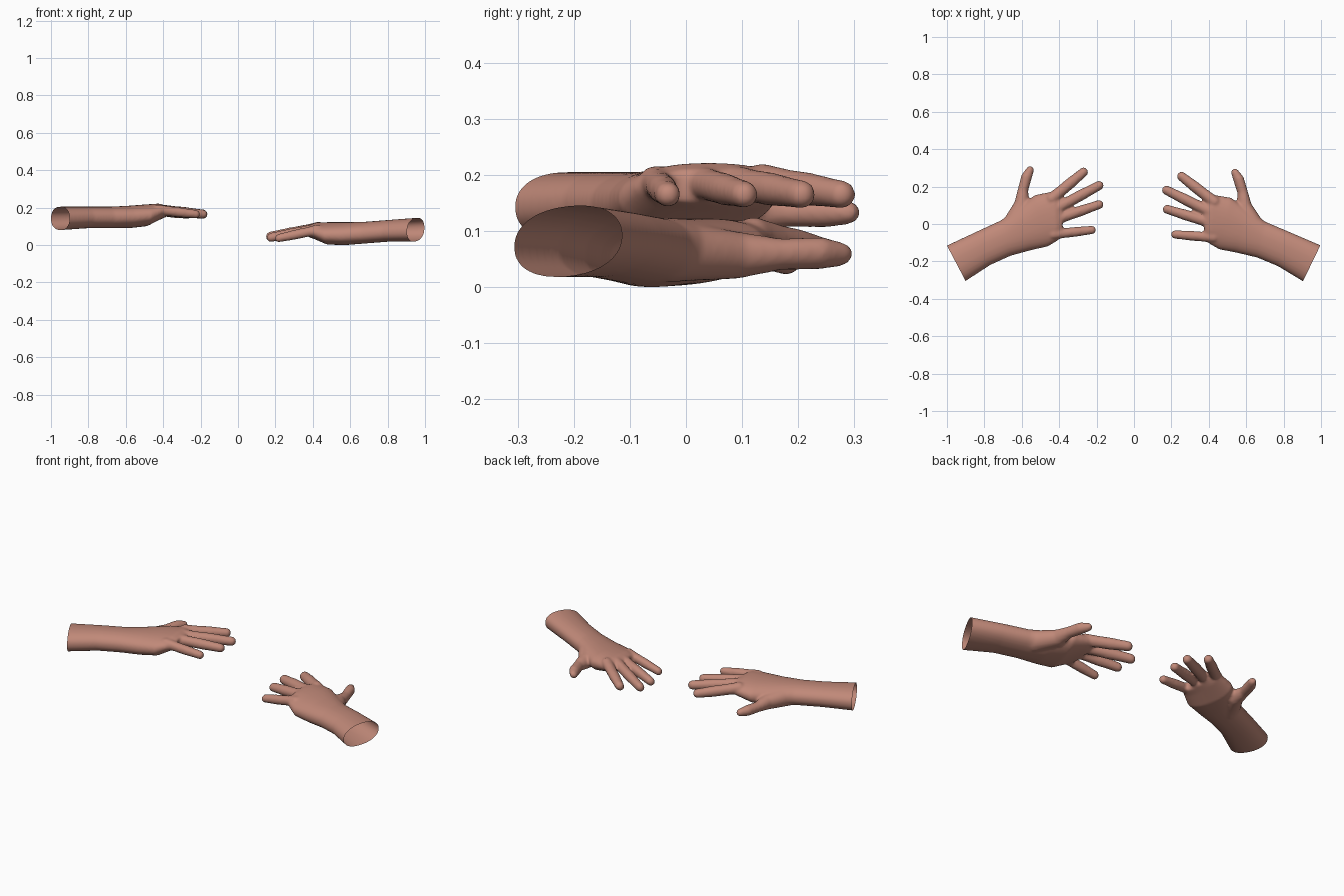
import bpy, bmesh, math
from mathutils import Vector, Matrix

cube = bpy.data.objects.get("Cube")
if cube:
    bpy.data.objects.remove(cube, do_unlink=True)

skin = bpy.data.materials.new("skin")
skin.use_nodes = True
colour = (0.53, 0.25, 0.19, 1)
skin.diffuse_color = colour
bsdf = skin.node_tree.nodes["Principled BSDF"]
bsdf.inputs["Base Color"].default_value = colour
bsdf.inputs["Roughness"].default_value = 0.7


def loft(bm, sections, sides=32):
    """Closed body through rounded sections: thumb edge, little-finger edge, bottom, top."""
    rings = []
    for ax, ay, bx, by, low, high in sections:
        a, b = Vector((ax, ay, 0)), Vector((bx, by, 0))
        ring = []
        for i in range(sides):
            t = math.tau * i / sides
            c, s = [math.copysign(abs(v) ** 0.9, v) for v in (math.cos(t), math.sin(t))]
            p = (a + b) / 2 + (a - b) / 2 * c
            p.z = (low + high) / 2 + (high - low) / 2 * s
            ring.append(bm.verts.new(p))
        rings.append(ring)
    for r, q in zip(rings, rings[1:]):
        for i in range(sides):
            j = (i + 1) % sides
            bm.faces.new((r[i], r[j], q[j], q[i]))
    bm.faces.new(rings[0])
    bm.faces.new(rings[-1])


def digit(bm, joints):
    """Rounded finger: each bone is the hull of the balls at its two joints."""
    for bone in zip(joints, joints[1:]):
        part = bmesh.new()
        for x, y, z, r in bone:
            bmesh.ops.create_icosphere(part, subdivisions=3, radius=r,
                                       matrix=Matrix.Translation((x, y, z)))
        hull = bmesh.ops.convex_hull(part, input=part.verts[:])
        inside = set(hull["geom_interior"]) | set(hull["geom_unused"])
        bmesh.ops.delete(part, geom=[v for v in inside if isinstance(v, bmesh.types.BMVert)],
                         context="VERTS")
        temp = bpy.data.meshes.new("bone")
        part.to_mesh(temp)
        part.free()
        bm.from_mesh(temp)
        bpy.data.meshes.remove(temp)


bm = bmesh.new()

# Forearm, wrist and palm
loft(bm, [
    (-1.09, -0.16, -0.99, -0.36, 0.075, 0.205),
    (-1.0, -0.115, -0.9, -0.305, 0.08, 0.205),
    (-0.84, -0.04, -0.77, -0.22, 0.09, 0.205),
    (-0.71, 0.02, -0.66, -0.17, 0.09, 0.205),
    (-0.62, 0.09, -0.55, -0.14, 0.09, 0.21),
    (-0.53, 0.155, -0.46, -0.12, 0.1, 0.217),
    (-0.43, 0.175, -0.41, -0.09, 0.135, 0.222),
    (-0.39, 0.14, -0.38, -0.06, 0.15, 0.21),
])

# Four fingers: knuckle, tip and thickness, with a slight droop
for kx, ky, tx, ty, r in [
    (-0.44, 0.135, -0.27, 0.277, 0.028),
    (-0.43, 0.075, -0.187, 0.206, 0.028),
    (-0.43, 0.02, -0.187, 0.104, 0.027),
    (-0.43, -0.055, -0.225, -0.032, 0.025),
]:
    k, t = Vector((kx, ky, 0.188)), Vector((tx, ty, 0.165))
    digit(bm, [(*k.lerp(t, f), r * s) for f, s in
               [(0, 1.15), (0.3, 1.05), (0.6, 1.06), (0.8, 0.96), (1, 0.9)]])

# Thumb
digit(bm, [
    (-0.66, -0.02, 0.145, 0.055),
    (-0.6, 0.1, 0.137, 0.042),
    (-0.594, 0.18, 0.135, 0.028),
    (-0.575, 0.25, 0.135, 0.029),
    (-0.556, 0.289, 0.133, 0.021),
])
bmesh.ops.recalc_face_normals(bm, faces=bm.faces)

# Fuse the parts into one soft skin
mesh = bpy.data.meshes.new("right_hand")
bm.to_mesh(mesh)
bm.free()
right = bpy.data.objects.new("right_hand", mesh)
bpy.context.collection.objects.link(right)
fuse = right.modifiers.new("fuse", "REMESH")
fuse.mode = "VOXEL"
fuse.voxel_size = 0.007
soften = right.modifiers.new("soften", "SMOOTH")
soften.factor = 0.5
soften.iterations = 6
fused = bpy.data.meshes.new_from_object(
    right.evaluated_get(bpy.context.evaluated_depsgraph_get()))
right.modifiers.clear()

# Open the forearm end with a straight cut
bm = bmesh.new()
bm.from_mesh(fused)
bmesh.ops.bisect_plane(bm, geom=bm.verts[:] + bm.edges[:] + bm.faces[:],
                       plane_co=(-0.95, -0.21, 0), plane_no=(-0.19, -0.1, 0),
                       clear_outer=True)
bm.to_mesh(fused)
right.data = fused
fused.materials.clear()
fused.materials.append(skin)
fused.shade_smooth()

# Mirrored hand, swung slightly and tilted down towards the fingertips
pivot = Matrix.Translation((-0.95, -0.21, 0))
swing = pivot @ Matrix.Rotation(-0.033, 4, "Z") @ pivot.inverted()
tilt = Matrix(((1, 0, 0, 0), (0, 1, 0, 0), (-0.104, 0.059, 1, -0.147), (0, 0, 0, 1)))
bm.transform(Matrix.Diagonal((-1, 1, 1, 1)) @ tilt @ swing)
bmesh.ops.reverse_faces(bm, faces=bm.faces)
other = bpy.data.meshes.new("left_hand")
bm.to_mesh(other)
bm.free()
other.materials.append(skin)
other.shade_smooth()
left = bpy.data.objects.new("left_hand", other)
bpy.context.collection.objects.link(left)
